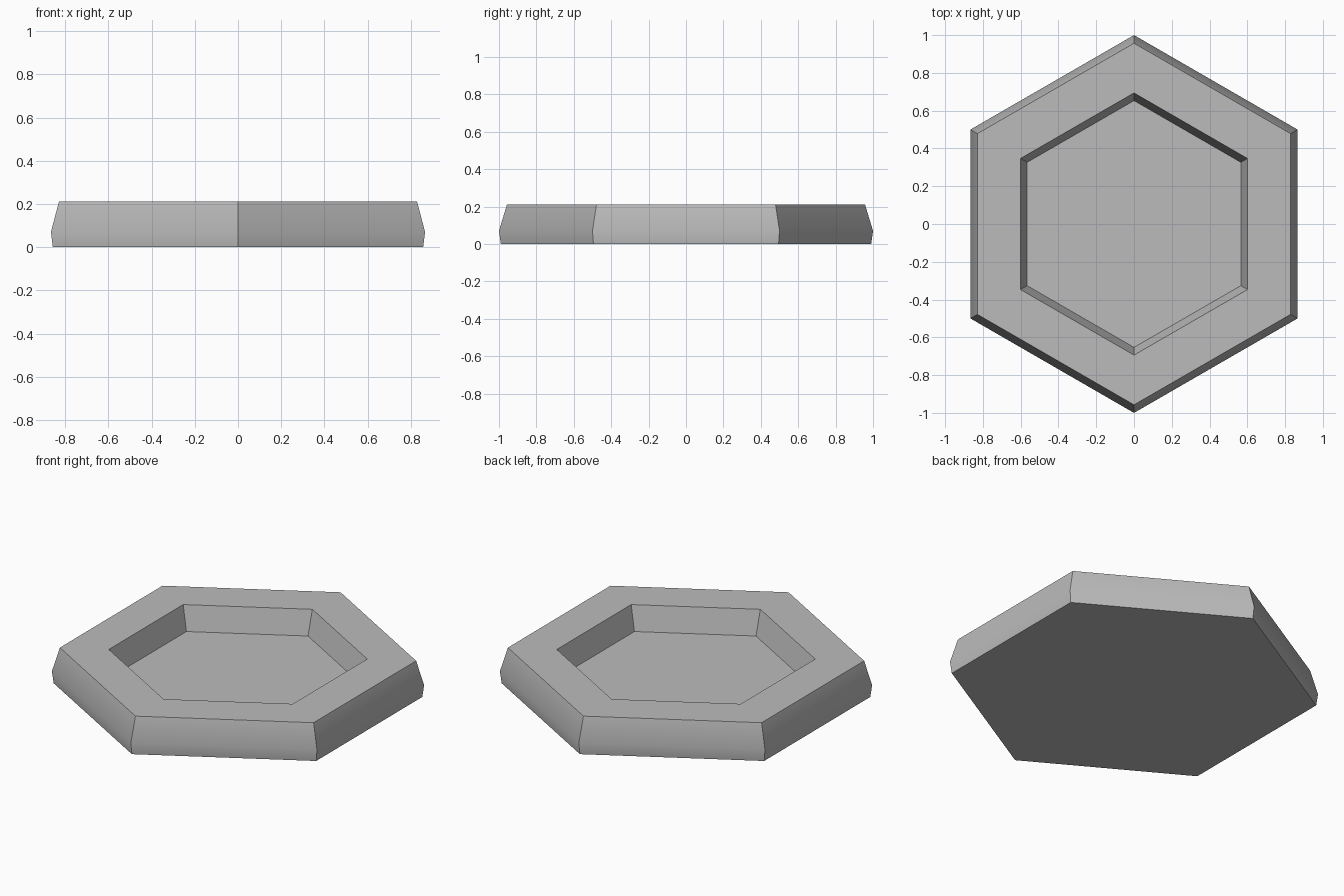
import bpy, bmesh, math

cube = bpy.data.objects.get("Cube")
if cube:
    bpy.data.objects.remove(cube, do_unlink=True)

# Single stone-grey material
grey = bpy.data.materials.new("light_grey")
grey.use_nodes = True
color = (0.5, 0.5, 0.5, 1)
grey.diffuse_color = color
grey.node_tree.nodes["Principled BSDF"].inputs["Base Color"].default_value = color

# Radius and height of each hexagonal ring, from underside to recessed floor
SIDES = 6
PROFILE = [(0.99, 0), (1.0, 0.07), (0.957, 0.212), (0.694, 0.212), (0.653, 0.07)]

bm = bmesh.new()
rings = []
for radius, z in PROFILE:
    angles = [math.pi / 2 + math.tau * i / SIDES for i in range(SIDES)]
    rings.append([bm.verts.new((radius * math.cos(a), radius * math.sin(a), z)) for a in angles])

# Outer wall, rim and inner wall
for low, high in zip(rings, rings[1:]):
    for i in range(SIDES):
        j = (i + 1) % SIDES
        bm.faces.new((low[i], low[j], high[j], high[i]))

# Underside and recessed floor
bm.faces.new(rings[0][::-1])
bm.faces.new(rings[-1])
bmesh.ops.recalc_face_normals(bm, faces=bm.faces)

mesh = bpy.data.meshes.new("hexagonal_tray")
bm.to_mesh(mesh)
bm.free()
mesh.materials.append(grey)
tray = bpy.data.objects.new("hexagonal_tray", mesh)
bpy.context.collection.objects.link(tray)

# Soft bend on the outer wall, crisp corners elsewhere
bpy.ops.object.select_all(action="DESELECT")
tray.select_set(True)
bpy.context.view_layer.objects.active = tray
bpy.ops.object.shade_smooth_by_angle(angle=math.radians(30))
